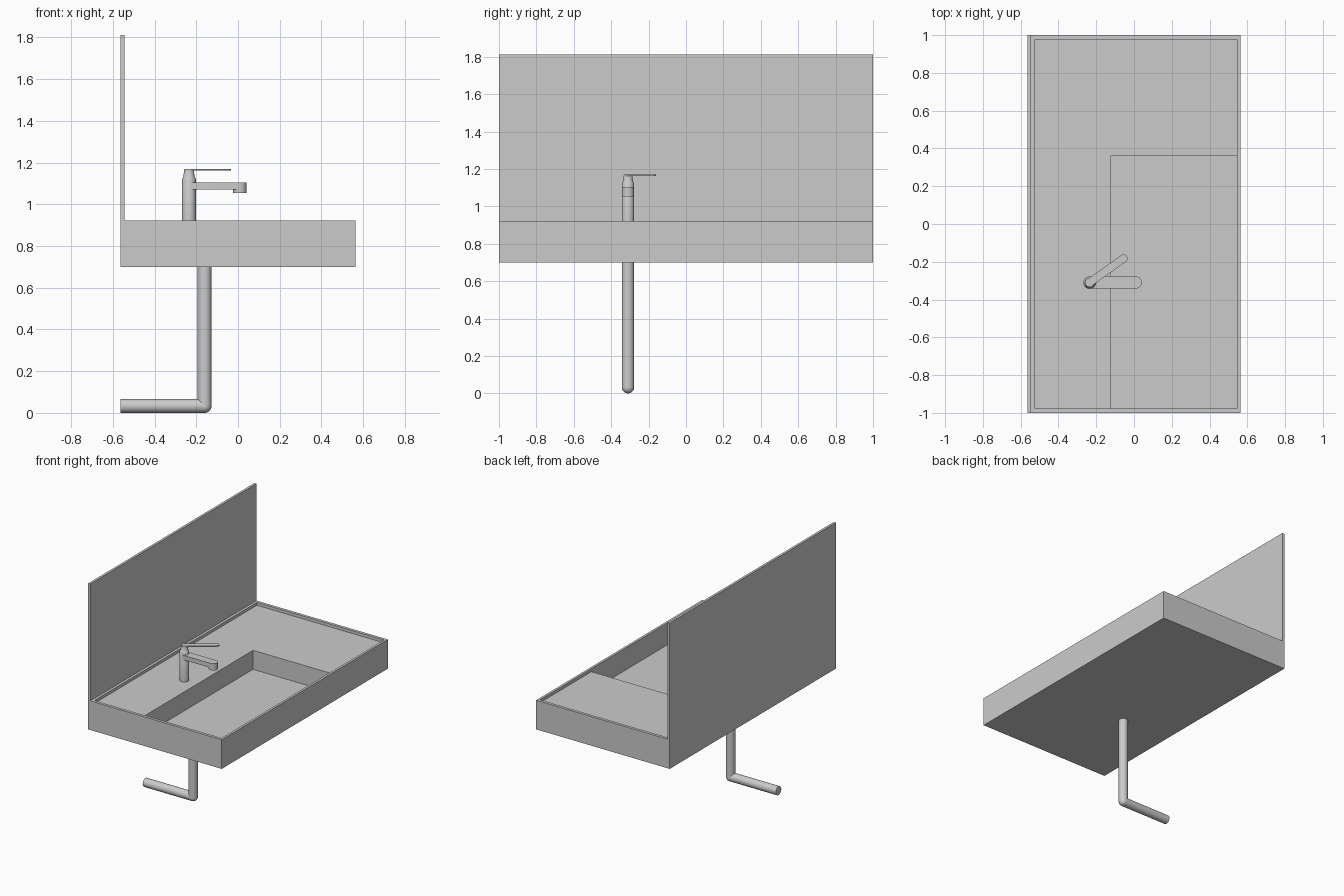
import bpy, bmesh, math
from mathutils import Matrix, Vector

if "Cube" in bpy.data.objects:
    bpy.data.objects.remove(bpy.data.objects["Cube"])

grey = bpy.data.materials.new("plain grey")
grey.diffuse_color = (0.6, 0.6, 0.6, 1)
grey.use_nodes = True
grey.node_tree.nodes["Principled BSDF"].inputs["Base Color"].default_value = grey.diffuse_color
SIDES = 32
TAP_X, PIPE_X, LINE_Y = -0.235, -0.16, -0.31


def finish(name, bm, smooth=True):
    mesh = bpy.data.meshes.new(name)
    bmesh.ops.remove_doubles(bm, verts=bm.verts, dist=1e-5)
    bm.to_mesh(mesh)
    bm.free()
    mesh.materials.append(grey)
    obj = bpy.data.objects.new(name, mesh)
    bpy.context.collection.objects.link(obj)
    if smooth:
        bpy.ops.object.select_all(action='DESELECT')
        obj.select_set(True)
        bpy.context.view_layer.objects.active = obj
        bpy.ops.object.shade_smooth_by_angle(angle=math.radians(35))
    return obj


def lathe(name, profile, x, y):
    """Revolve (radius, z) points around a vertical axis."""
    bm = bmesh.new()
    verts = [bm.verts.new((x + r, y, z)) for r, z in profile]
    edges = [bm.edges.new(p) for p in zip(verts, verts[1:])]
    bmesh.ops.spin(bm, geom=verts + edges, cent=(x, y, 0), axis=(0, 0, 1),
                   angle=math.tau, steps=SIDES, use_duplicate=False)
    bmesh.ops.remove_doubles(bm, verts=bm.verts, dist=1e-5)
    bmesh.ops.recalc_face_normals(bm, faces=bm.faces)
    return finish(name, bm)


def rounded_bar(name, start, end, r, z0, z1):
    """Flat bar with half-round ends between two points in plan."""
    a, b = Vector(start), Vector(end)
    heading = math.atan2(b.y - a.y, b.x - a.x)
    n = SIDES // 2
    outline = []
    for c, turn in ((b, -math.pi / 2), (a, math.pi / 2)):
        for i in range(n + 1):
            t = heading + turn + math.pi * i / n
            outline.append((c.x + r * math.cos(t), c.y + r * math.sin(t)))
    bm = bmesh.new()
    face = bm.faces.new([bm.verts.new((x, y, z0)) for x, y in outline])
    ext = bmesh.ops.extrude_face_region(bm, geom=[face], use_keep_orig=True)
    top = [v for v in ext["geom"] if isinstance(v, bmesh.types.BMVert)]
    bmesh.ops.translate(bm, verts=top, vec=(0, 0, z1 - z0))
    bmesh.ops.recalc_face_normals(bm, faces=bm.faces)
    return finish(name, bm)


# Counter with splashback, rim, sunken deck and basin: stepped heights on a grid
xs = [-0.563, -0.545, -0.525, -0.125, 0.545, 0.563]
ys = [-1.0, -0.978, 0.36, 0.978, 1.0]
BASE, BASIN, DECK, RIM, SPLASH = 0.70, 0.755, 0.90, 0.922, 1.812


def height(i, j):
    if not (0 <= i < 5 and 0 <= j < 4):
        return BASE
    if i == 0:
        return SPLASH
    if i in (1, 4) or j in (0, 3):
        return RIM
    return BASIN if (i, j) == (3, 1) else DECK


bm = bmesh.new()
for i in range(5):
    for j in range(4):
        h = height(i, j)
        c = [(xs[i], ys[j]), (xs[i + 1], ys[j]),
             (xs[i + 1], ys[j + 1]), (xs[i], ys[j + 1])]
        bm.faces.new([bm.verts.new((*p, h)) for p in c])
        bm.faces.new([bm.verts.new((*p, BASE)) for p in reversed(c)])
        for k, (di, dj) in enumerate(((0, -1), (1, 0), (0, 1), (-1, 0))):
            low = height(i + di, j + dj)
            if low < h:
                p, q = c[k], c[(k + 1) % 4]
                bm.faces.new([bm.verts.new(v) for v in
                              ((*p, low), (*q, low), (*q, h), (*p, h))])
finish("counter_with_basin_and_splashback", bm, smooth=False)

# Tap
lathe("tap_body", [(0.033, DECK), (0.033, 1.12), (0.029, 1.128), (0.026, 1.132),
                   (0.024, 1.165), (0, 1.165)], TAP_X, LINE_Y)
rounded_bar("tap_spout", (TAP_X, LINE_Y), (0.009, LINE_Y), 0.032, 1.07, 1.104)
lathe("spout_outlet", [(0, 1.053), (0.032, 1.053), (0.032, 1.07)], 0.009, LINE_Y)
rounded_bar("tap_lever", (TAP_X, LINE_Y), (-0.055, -0.182), 0.021, 1.161, 1.170)

# Drain pipe: drop, round elbow and run to the wall
R = 0.033
bm = bmesh.new()
drop, run = BASE - R, PIPE_X + 0.563
bmesh.ops.create_cone(bm, cap_ends=False, segments=SIDES, radius1=R, radius2=R,
                      depth=drop,
                      matrix=Matrix.Translation((PIPE_X, LINE_Y, R + drop / 2)))
bmesh.ops.create_cone(bm, cap_ends=True, segments=SIDES, radius1=R, radius2=R,
                      depth=run,
                      matrix=Matrix.Translation((PIPE_X - run / 2, LINE_Y, R))
                      @ Matrix.Rotation(math.pi / 2, 4, 'Y'))
finish("drain_pipe", bm)
bm = bmesh.new()
bmesh.ops.create_uvsphere(bm, u_segments=SIDES, v_segments=16, radius=R,
                          matrix=Matrix.Translation((PIPE_X, LINE_Y, R)))
finish("drain_elbow", bm)
